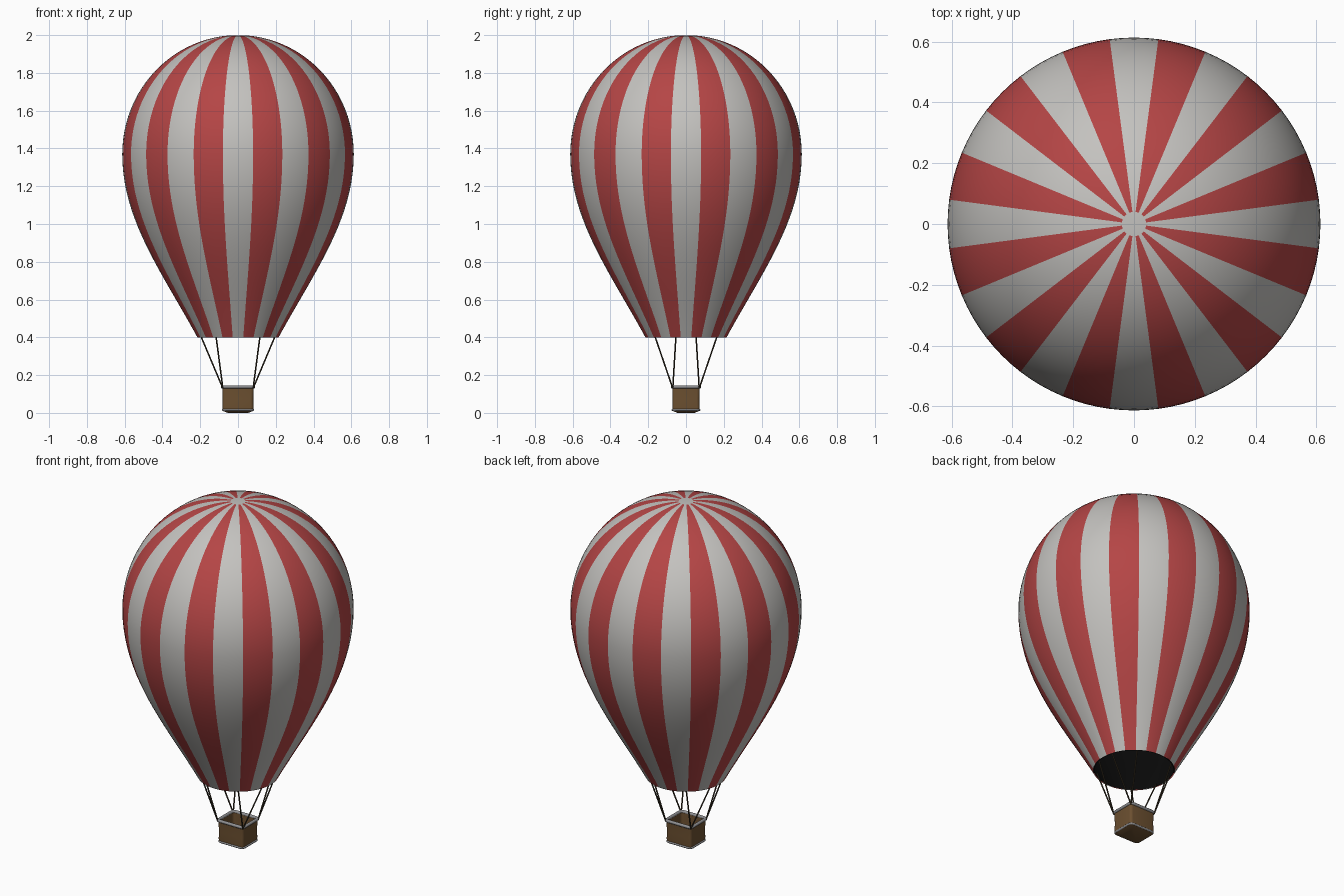
import bpy, bmesh, math
from mathutils import Vector

if "Cube" in bpy.data.objects:
    bpy.data.objects.remove(bpy.data.objects["Cube"])


def mat(name, r, g, b):
    m = bpy.data.materials.new(name)
    m.diffuse_color = (r, g, b, 1)
    m.use_nodes = True
    m.node_tree.nodes["Principled BSDF"].inputs["Base Color"].default_value = m.diffuse_color
    return m


WHITE = mat("warm_white", 0.55, 0.54, 0.52)
RED = mat("red", 0.46, 0.06, 0.06)
BLACK = mat("black_lining", 0.003, 0.003, 0.003)
BROWN = mat("wicker_brown", 0.15, 0.08, 0.03)
GREY = mat("trim_grey", 0.28, 0.28, 0.29)
ROPE = mat("rope_brown", 0.045, 0.033, 0.018)


def finish(bm, name, mats, angle=40):
    me = bpy.data.meshes.new(name)
    bm.to_mesh(me)
    bm.free()
    for m in mats:
        me.materials.append(m)
    ob = bpy.data.objects.new(name, me)
    bpy.context.collection.objects.link(ob)
    bpy.ops.object.select_all(action='DESELECT')
    ob.select_set(True)
    bpy.context.view_layer.objects.active = ob
    bpy.ops.object.shade_smooth_by_angle(angle=math.radians(angle))
    return ob


def loft(bm, loops, cap_start=False, cap_end=False, closed=False):
    """Skin a list of point loops."""
    rings = [[bm.verts.new(p) for p in lp] for lp in loops]
    n = len(rings[0])
    pairs = list(zip(rings, rings[1:])) + ([(rings[-1], rings[0])] if closed else [])
    for a, b in pairs:
        for i in range(n):
            j = (i + 1) % n
            bm.faces.new((a[i], a[j], b[j], b[i]))
    if cap_start:
        bm.faces.new(rings[0][::-1])
    if cap_end:
        bm.faces.new(rings[-1])


# Envelope profile: bezier skirt below, elliptical crown above
def bezier(t, a, b, c, d):
    u = 1 - t
    return u**3 * a + 3 * u * u * t * b + 3 * u * t * t * c + t**3 * d


profile = [(bezier(i / 20, 0.215, 0.40, 0.613, 0.613),
            bezier(i / 20, 0.40, 0.74, 1.02, 1.37)) for i in range(20)]
profile += [(0.613 * math.cos(i / 24 * math.pi / 2),
             1.37 + 0.63 * math.sin(i / 24 * math.pi / 2)) for i in range(24)]
SEG = 96


def envelope(name, mats, inset, flip):
    bm = bmesh.new()
    loops = [[((r - inset) * math.cos(2 * math.pi * k / SEG),
               (r - inset) * math.sin(2 * math.pi * k / SEG),
               z - (inset if z > 1.4 else 0)) for k in range(SEG)] for r, z in profile]
    loft(bm, loops, cap_end=True)
    # 24 gores, alternating white and red, with a white crown
    for f in bm.faces:
        c = f.calc_center_median()
        gore = math.floor((math.degrees(math.atan2(c.y, c.x)) + 7.5) / 15) % 2
        f.material_index = gore if len(mats) > 1 and math.hypot(c.x, c.y) > 0.04 else 0
    if flip:
        bmesh.ops.reverse_faces(bm, faces=bm.faces[:])
    return finish(bm, name, mats, 60)


envelope("envelope", [WHITE, RED], 0, False)
envelope("envelope_lining", [BLACK], 0.006, True)


# Basket parts: stacked rounded rectangles
def rrect(hx, hy, z, rad=0.015):
    pts = []
    for k, (sx, sy) in enumerate(((1, 1), (-1, 1), (-1, -1), (1, -1))):
        for s in range(5):
            a = math.pi / 2 * (k + s / 4)
            pts.append((sx * (hx - rad) + rad * math.cos(a),
                        sy * (hy - rad) + rad * math.sin(a), z))
    return pts


bm = bmesh.new()
loft(bm, [rrect(0.055, 0.045, 0.0), rrect(0.08, 0.07, 0.010),
          rrect(0.082, 0.072, 0.03), rrect(0.081, 0.071, 0.075), rrect(0.083, 0.073, 0.135),
          rrect(0.073, 0.063, 0.135), rrect(0.071, 0.061, 0.022)],
     cap_start=True, cap_end=True)
finish(bm, "basket", [BROWN])


def band(name, hx, hy, z, half_w, half_h):
    bm = bmesh.new()
    loops = []
    for i in range(8):
        a = 2 * math.pi * (i + 0.5) / 8
        o = half_w * math.cos(a)
        loops.append(rrect(hx + o, hy + o, z + half_h * math.sin(a), 0.018 + o))
    loft(bm, loops, closed=True)
    bmesh.ops.recalc_face_normals(bm, faces=bm.faces[:])
    finish(bm, name, [GREY], 50)


band("basket_rim", 0.082, 0.072, 0.138, 0.009, 0.009)
band("basket_base_trim", 0.080, 0.070, 0.016, 0.006, 0.006)


# Ropes: two from each basket corner up to the mouth
def rod(bm, p, q, r=0.004):
    p, q = Vector(p), Vector(q)
    d = (q - p).normalized()
    u = d.orthogonal().normalized()
    v = d.cross(u)
    loft(bm, [[c + r * (u * math.cos(k * math.pi / 4) + v * math.sin(k * math.pi / 4))
               for k in range(8)] for c in (p, q)], True, True)


bm = bmesh.new()
for sx in (-1, 1):
    for sy in (-1, 1):
        for tx, ty in ((0.198, 0.053), (0.117, 0.166)):
            rod(bm, (sx * 0.08, sy * 0.07, 0.13), (sx * tx, sy * ty, 0.41))
finish(bm, "ropes", [ROPE])
